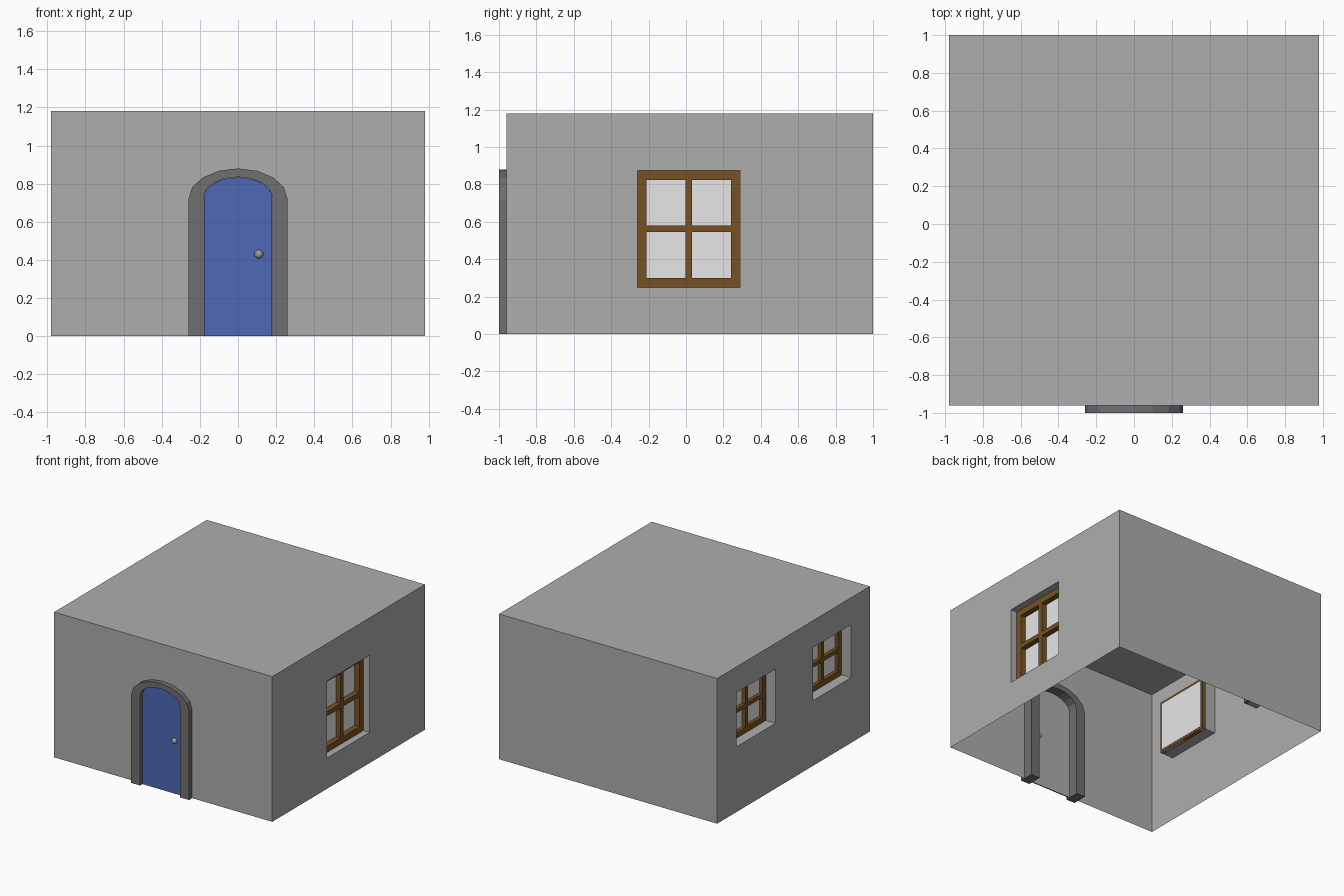
import bpy, bmesh, math
from mathutils import Vector

if "Cube" in bpy.data.objects:
    bpy.data.objects.remove(bpy.data.objects["Cube"], do_unlink=True)


def material(name, colour):
    m = bpy.data.materials.new(name)
    m.use_nodes = True
    m.diffuse_color = (*colour, 1)
    m.node_tree.nodes["Principled BSDF"].inputs["Base Color"].default_value = (*colour, 1)
    return m


GREY = material("wall grey", (0.42, 0.42, 0.42))
STONE = material("dark stone", (0.16, 0.16, 0.16))
BLUE = material("door blue", (0.075, 0.14, 0.47))
BROWN = material("wood brown", (0.18, 0.085, 0.017))
WHITE = material("pane white", (0.8, 0.8, 0.8))
METAL = material("knob grey", (0.33, 0.33, 0.33))


def finish(name, bm, mat):
    me = bpy.data.meshes.new(name)
    bm.to_mesh(me)
    bm.free()
    me.materials.append(mat)
    ob = bpy.data.objects.new(name, me)
    bpy.context.collection.objects.link(ob)
    return ob


def box(bm, lo, hi):
    lo, hi = Vector(lo), Vector(hi)
    verts = bmesh.ops.create_cube(bm, size=1)["verts"]
    for v in verts:
        v.co = (lo + hi) / 2 + Vector(a * b for a, b in zip(v.co, hi - lo))


X, FRONT, BACK, TOP = 0.98, -0.96, 1.0, 1.18

# windows: name, side, y range, z range, frame depth range, bar width
windows = [
    ("left_window", 1, (-0.26, 0.29), (0.25, 0.875), (0.055, 0.105), 0.05),
    ("right_rear_window", -1, (0.25, 0.75), (0.53, 0.97), (0.085, 0.12), 0.045),
    ("right_front_window", -1, (-0.72, -0.23), (0.53, 0.96), (0.085, 0.12), 0.045),
]

# walls and roof: a bottomless shell with window recesses turned inward
bm = bmesh.new()
box(bm, (-X, FRONT, 0), (X, BACK, TOP))
bm.normal_update()
bmesh.ops.delete(bm, geom=[f for f in bm.faces if f.normal.z < -0.5], context='FACES_ONLY')
for name, side, ys, zs, depth, bar in windows:
    cuts = [(Vector((0, y, 0)), Vector((0, 1, 0))) for y in ys]
    cuts += [(Vector((0, 0, z)), Vector((0, 0, 1))) for z in zs]
    for co, no in cuts:
        faces = [f for f in bm.faces if all(abs(v.co.x - side * X) < 1e-4 for v in f.verts)]
        edges = {e for f in faces for e in f.edges}
        verts = {v for f in faces for v in f.verts}
        bmesh.ops.bisect_plane(bm, geom=faces + list(edges) + list(verts),
                               plane_co=co, plane_no=no)
    hole = [f for f in bm.faces
            if abs(f.calc_center_median().x - side * X) < 1e-4
            and ys[0] < f.calc_center_median().y < ys[1]
            and zs[0] < f.calc_center_median().z < zs[1]]
    rim = list({e for f in hole for e in f.edges})
    bmesh.ops.delete(bm, geom=hole, context='FACES_ONLY')
    out = bmesh.ops.extrude_edge_only(bm, edges=rim)["geom"]
    bmesh.ops.translate(bm, vec=(-side * depth[1], 0, 0),
                        verts=[g for g in out if isinstance(g, bmesh.types.BMVert)])
bmesh.ops.recalc_face_normals(bm, faces=bm.faces)
finish("walls_and_roof", bm, GREY)

# window frames with crossbars, and panes set at their backs
for name, side, (y0, y1), (z0, z1), (d0, d1), bar in windows:
    xa, xb = sorted((side * (X - d0), side * (X - d1)))
    ym, zm, half = (y0 + y1) / 2, (z0 + z1) / 2, bar * 0.36
    bm = bmesh.new()
    for ya, yb in ((y0, y0 + bar), (y1 - bar, y1)):
        box(bm, (xa, ya, z0), (xb, yb, z1))
    for za, zb in ((z0, z0 + bar), (z1 - bar, z1), (zm - half, zm + half)):
        box(bm, (xa, y0 + bar, za), (xb, y1 - bar, zb))
    for za, zb in ((z0 + bar, zm - half), (zm + half, z1 - bar)):
        box(bm, (xa, ym - half, za), (xb, ym + half, zb))
    finish(name + "_frame", bm, BROWN)
    xa, xb = sorted((side * (X - d1 + 0.006), side * (X - d1 - 0.002)))
    bm = bmesh.new()
    box(bm, (xa, y0 + 0.02, z0 + 0.02), (xb, y1 - 0.02, z1 - 0.02))
    finish(name + "_pane", bm, WHITE)


def arch(half, spring, rise, steps=8):
    pts = [(half, 0)]
    for i in range(steps + 1):
        a = math.pi * i / steps
        pts.append((half * math.cos(a), spring + rise * math.sin(a)))
    return pts + [(-half, 0)]


def extrude_faces(bm, y0, y1):
    out = bmesh.ops.extrude_face_region(bm, geom=list(bm.faces), use_keep_orig=True)["geom"]
    bmesh.ops.translate(bm, vec=(0, y1 - y0, 0),
                        verts=[g for g in out if isinstance(g, bmesh.types.BMVert)])
    bmesh.ops.recalc_face_normals(bm, faces=bm.faces)


# arched stone door surround
bm = bmesh.new()
rings = [[bm.verts.new((x, -1.0, z)) for x, z in arch(*shape)]
         for shape in ((0.26, 0.72, 0.16), (0.18, 0.73, 0.105))]
outer, inner = rings
for i in range(len(outer) - 1):
    bm.faces.new((outer[i], outer[i + 1], inner[i + 1], inner[i]))
extrude_faces(bm, -1.0, -0.88)
finish("door_surround", bm, STONE)

# door leaf
bm = bmesh.new()
bm.faces.new([bm.verts.new((x, -0.969, z)) for x, z in arch(0.178, 0.73, 0.102, 16)])
extrude_faces(bm, -0.969, -0.961)
finish("door", bm, BLUE)

# door knob
bm = bmesh.new()
bmesh.ops.create_uvsphere(bm, u_segments=20, v_segments=12, radius=0.023)
bmesh.ops.translate(bm, vec=(0.11, -0.972, 0.43), verts=bm.verts)
for f in bm.faces:
    f.smooth = True
finish("door_knob", bm, METAL)
